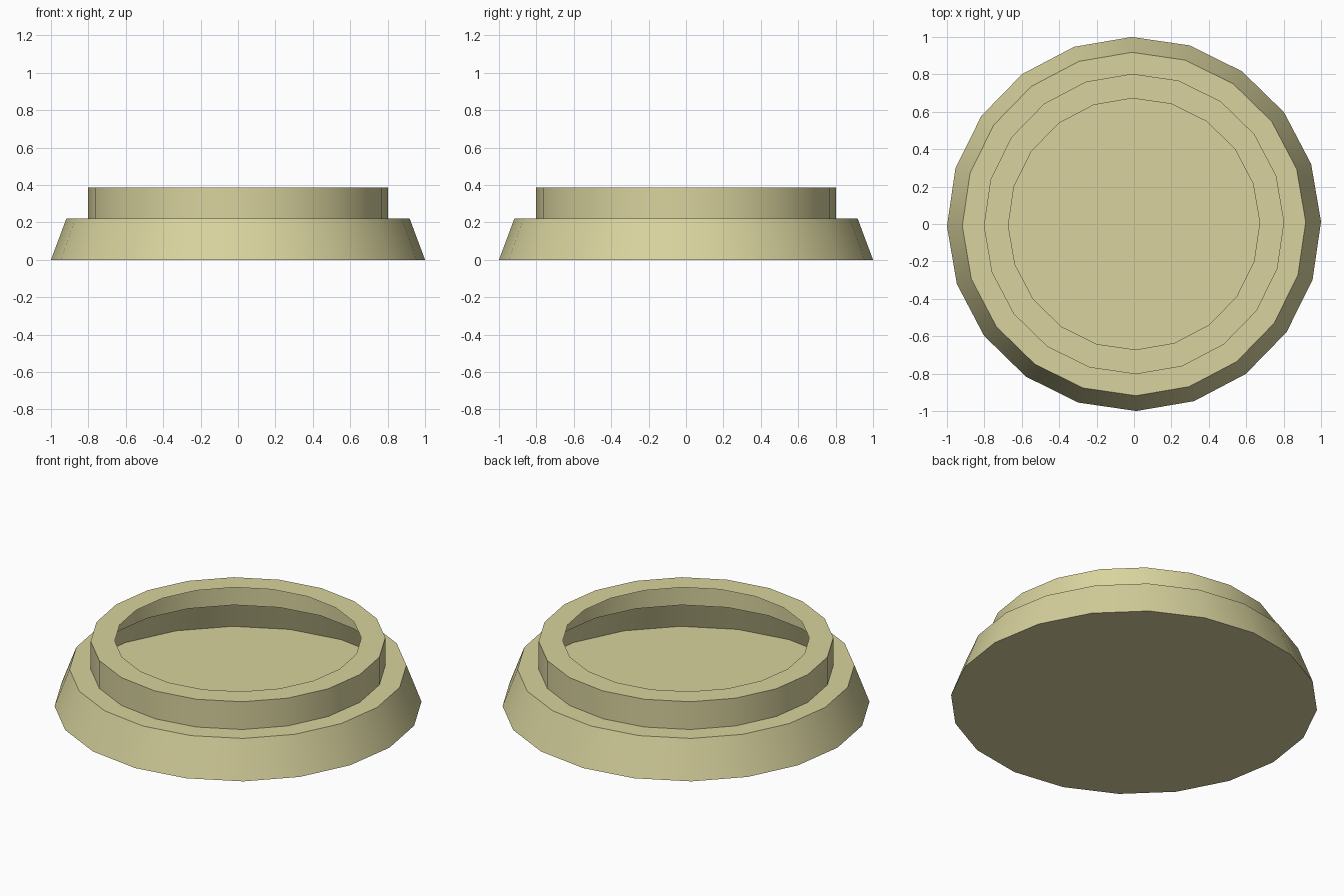
import bpy, bmesh, math

if "Cube" in bpy.data.objects:
    bpy.data.objects.remove(bpy.data.objects["Cube"])

SIDES = 20
TURN = math.radians(0.7)

# Thin open shell: outer profile as (radius, height), from the base to the rim
PROFILE = [(1.0, 0.0), (0.918, 0.22), (0.803, 0.22), (0.803, 0.387), (0.672, 0.387)]

bm = bmesh.new()
rings = []
for r, z in PROFILE:
    ring = []
    for i in range(SIDES):
        a = TURN + 2 * math.pi * i / SIDES
        ring.append(bm.verts.new((r * math.cos(a), r * math.sin(a), z)))
    rings.append(ring)

# Closed base disc, seen from above as the floor of the hollow
bm.faces.new(list(reversed(rings[0])))

# Sloped skirt, shoulder, collar and rim
for low, high in zip(rings, rings[1:]):
    for i in range(SIDES):
        j = (i + 1) % SIDES
        bm.faces.new((low[i], low[j], high[j], high[i]))

mesh = bpy.data.meshes.new("stepped_base")
bm.to_mesh(mesh)
bm.free()
base = bpy.data.objects.new("stepped_base", mesh)
bpy.context.collection.objects.link(base)

# Smooth around the sides, sharp at the steps
bpy.context.view_layer.objects.active = base
base.select_set(True)
bpy.ops.object.shade_smooth_by_angle(angle=math.radians(30))

# Pale khaki colour
mat = bpy.data.materials.new("khaki")
mat.diffuse_color = (0.69, 0.65, 0.34, 1)
mat.use_nodes = True
mat.node_tree.nodes["Principled BSDF"].inputs["Base Color"].default_value = mat.diffuse_color
mesh.materials.append(mat)
